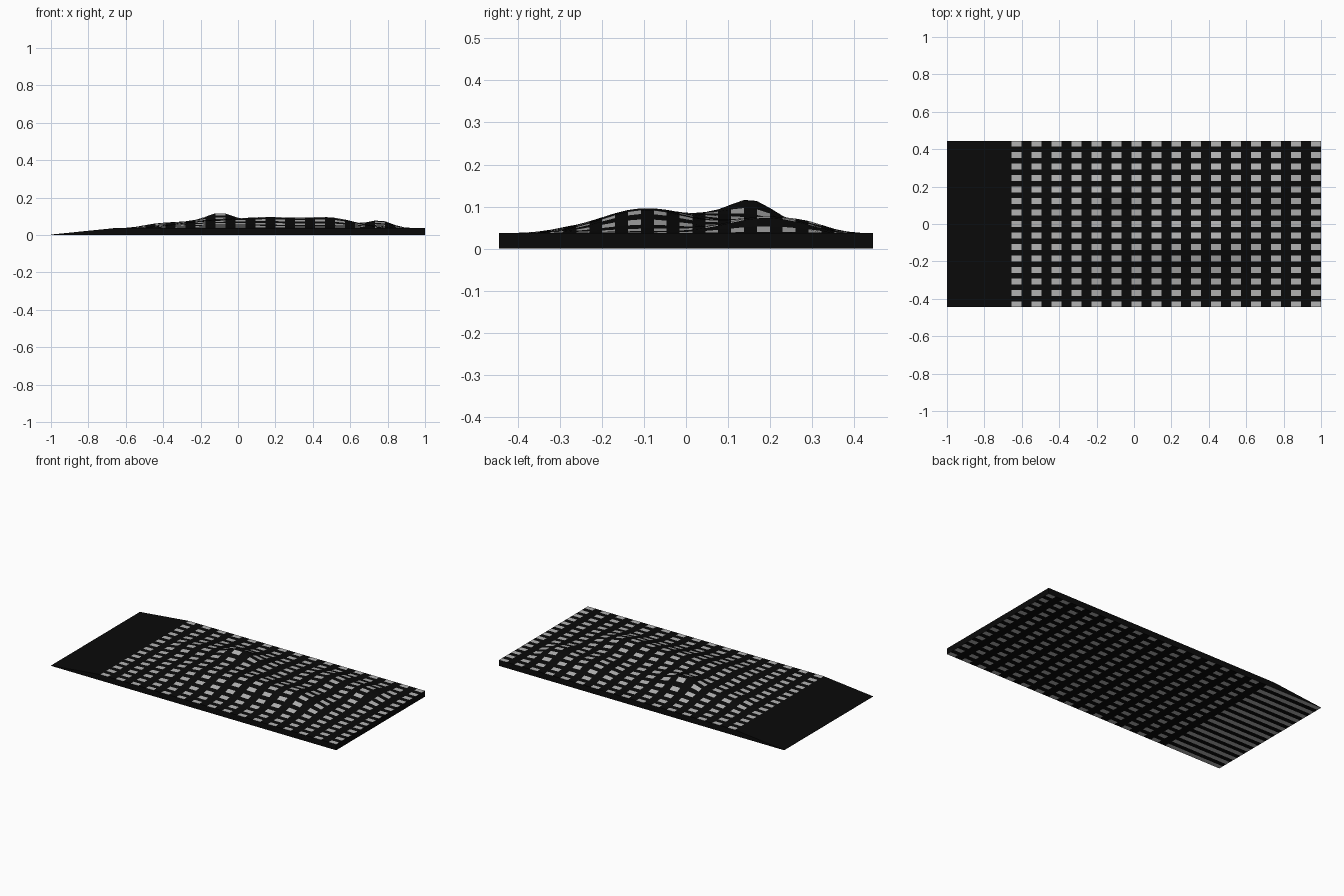
import bpy, bmesh
from math import exp

if "Cube" in bpy.data.objects:
    bpy.data.objects.remove(bpy.data.objects["Cube"])

NX, NY = 31, 29            # terrain cells along x and y
X0, X1, HALF_Y = -0.655, 1.0, 0.445
BASE = 0.037

# mounds: x, y, height, spread x, spread y
MOUNDS = [
    (-0.10, 0.155, 0.034, 0.060, 0.045),
    (-0.08, 0.14, 0.046, 0.220, 0.110),
    (0.20, -0.10, 0.045, 0.150, 0.100),
    (0.50, -0.10, 0.050, 0.130, 0.100),
    (-0.12, -0.12, 0.036, 0.190, 0.120),
    (0.50, 0.21, 0.038, 0.130, 0.110),
    (0.76, 0.19, 0.036, 0.060, 0.090),
    (-0.42, 0.13, 0.012, 0.080, 0.060),
]


def edge_fade(d):
    t = max(0.0, min(1.0, d / 0.16))
    return t * t * (3 - 2 * t)


def height(x, y):
    if x < X0:
        return 0.002
    bumps = sum(h * exp(-((x - cx) / sx) ** 2 / 2 - ((y - cy) / sy) ** 2 / 2)
                for cx, cy, h, sx, sy in MOUNDS)
    fade = edge_fade(x - X0) * edge_fade(X1 - x) * edge_fade(HALF_Y - abs(y))
    return BASE + bumps * fade


xs = [-1.0] + [X0 + (X1 - X0) * i / NX for i in range(NX + 1)]
ys = [-HALF_Y + 2 * HALF_Y * j / NY for j in range(NY + 1)]

bm = bmesh.new()
top = [[bm.verts.new((x, y, height(x, y))) for y in ys] for x in xs]
bot = [[bm.verts.new((x, y, 0)) for y in ys] for x in xs]

# top and underside cells; column 0 is the entry ramp
for i in range(len(xs) - 1):
    for j in range(NY):
        t = bm.faces.new((top[i][j], top[i + 1][j], top[i + 1][j + 1], top[i][j + 1]))
        b = bm.faces.new((bot[i][j], bot[i][j + 1], bot[i + 1][j + 1], bot[i + 1][j]))
        even_row = j % 2 == 0
        t.material_index = int(i > 0 and i % 2 == 1 and even_row)
        b.material_index = int((i == 0 or i % 2 == 1) and even_row)

# rim walls
for i in range(len(xs) - 1):
    bm.faces.new((bot[i][0], bot[i + 1][0], top[i + 1][0], top[i][0]))
    bm.faces.new((bot[i + 1][-1], bot[i][-1], top[i][-1], top[i + 1][-1]))
for j in range(NY):
    bm.faces.new((bot[-1][j], bot[-1][j + 1], top[-1][j + 1], top[-1][j]))
    bm.faces.new((bot[0][j + 1], bot[0][j], top[0][j], top[0][j + 1]))

mesh = bpy.data.meshes.new("terrain_mat")
bm.to_mesh(mesh)
bm.free()

# black grid lines, plain grey squares
black = bpy.data.materials.new("black")
black.diffuse_color = (0.003, 0.003, 0.003, 1)
black.use_nodes = True
black.node_tree.nodes["Principled BSDF"].inputs["Base Color"].default_value = black.diffuse_color
grey = bpy.data.materials.new("grey")
grey.diffuse_color = (0.45, 0.45, 0.45, 1)
grey.use_nodes = True
grey.node_tree.nodes["Principled BSDF"].inputs["Base Color"].default_value = grey.diffuse_color
mesh.materials.append(black)
mesh.materials.append(grey)

mat_obj = bpy.data.objects.new("terrain_mat", mesh)
bpy.context.collection.objects.link(mat_obj)
